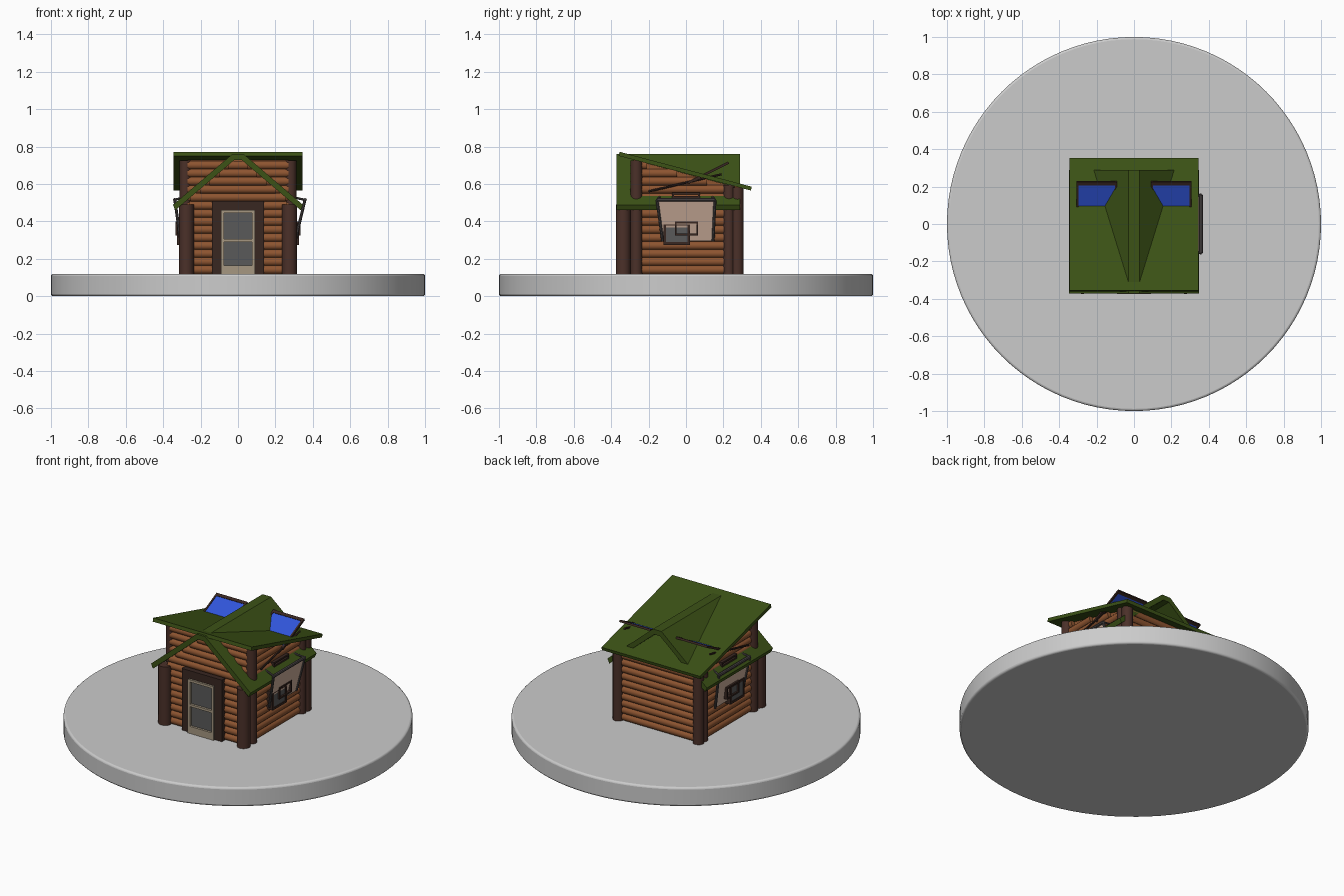
import bpy, bmesh, math
from mathutils import Matrix, Vector

if "Cube" in bpy.data.objects:
    bpy.data.objects.remove(bpy.data.objects["Cube"])


def mat(name, r, g, b):
    m = bpy.data.materials.new(name)
    m.diffuse_color = (r, g, b, 1)
    m.use_nodes = True
    m.node_tree.nodes["Principled BSDF"].inputs["Base Color"].default_value = m.diffuse_color
    return m


LOG = mat("log", 0.27, 0.09, 0.03)
POST = mat("post", 0.07, 0.03, 0.022)
FRAME = mat("dark_frame", 0.04, 0.02, 0.015)
GREEN = mat("roof_green", 0.045, 0.085, 0.008)
BLUE = mat("panel_blue", 0.03, 0.09, 0.7)
CREAM = mat("cream", 0.6, 0.42, 0.32)
TAN = mat("door_tan", 0.38, 0.31, 0.22)
GLASS = mat("glass", 0.1, 0.1, 0.1)
STEEL = mat("steel", 0.08, 0.07, 0.07)


def finish(bm, name, material, smooth=False):
    bmesh.ops.recalc_face_normals(bm, faces=bm.faces)
    me = bpy.data.meshes.new(name)
    bm.to_mesh(me)
    bm.free()
    ob = bpy.data.objects.new(name, me)
    bpy.context.collection.objects.link(ob)
    if material:
        me.materials.append(material)
    if smooth:
        bpy.ops.object.select_all(action='DESELECT')
        ob.select_set(True)
        bpy.context.view_layer.objects.active = ob
        bpy.ops.object.shade_smooth_by_angle(angle=math.radians(40))
    return ob


def boxes(name, material, items, matrix=Matrix()):
    """Axis boxes given as (x0, x1, y0, y1, z0, z1), joined in one object."""
    bm = bmesh.new()
    for x0, x1, y0, y1, z0, z1 in items:
        m = Matrix.Translation(((x0 + x1) / 2, (y0 + y1) / 2, (z0 + z1) / 2)) \
            @ Matrix.Diagonal((x1 - x0, y1 - y0, z1 - z0, 1))
        bmesh.ops.create_cube(bm, size=1, matrix=matrix @ m)
    return finish(bm, name, material)


def rods(name, material, items, sides=12):
    """Cylinders given as (start, end, radius)."""
    bm = bmesh.new()
    for a, b, r in items:
        a, b = Vector(a), Vector(b)
        q = (b - a).to_track_quat('Z', 'Y').to_matrix().to_4x4()
        bmesh.ops.create_cone(bm, cap_ends=True, segments=sides, radius1=r, radius2=r,
                              depth=(b - a).length, matrix=Matrix.Translation((a + b) / 2) @ q)
    return finish(bm, name, material, True)


def prism(name, material, pts, axis, lo, hi):
    """Extrude a profile along x (points are y,z) or along y (points are x,z)."""
    bm = bmesh.new()
    vs = [bm.verts.new((lo, p, z) if axis == 'x' else (p, lo, z)) for p, z in pts]
    f = bm.faces.new(vs)
    new = bmesh.ops.extrude_face_region(bm, geom=[f])["geom"]
    d = (hi - lo, 0, 0) if axis == 'x' else (0, hi - lo, 0)
    bmesh.ops.translate(bm, vec=d, verts=[g for g in new if isinstance(g, bmesh.types.BMVert)])
    return finish(bm, name, material)


def shed(y):
    """Underside height of the sloping main roof."""
    return 0.75 - 0.265 * (y + 0.36)


# round base
bm = bmesh.new()
bmesh.ops.create_cone(bm, cap_ends=True, segments=96, radius1=1, radius2=1, depth=0.12,
                      matrix=Matrix.Translation((0, 0, 0.06)))
base = finish(bm, "base_disc", None, True)
bev = base.modifiers.new("bevel", 'BEVEL')
bev.width, bev.segments = 0.012, 3

# solid wall core behind the logs
prism("wall_core", LOG, [(-0.28, 0.12), (0.265, 0.12), (0.265, shed(0.265)), (-0.28, shed(-0.28))],
      'x', -0.27, 0.27)

# stacked logs on all four walls
step, r = 0.043, 0.0235
front, porch, back, sides = [], [], [], []
for i in range(15):
    z = 0.12 + step * (i + 0.5)
    if z < 0.73:
        front.append(((-0.27, -0.275, z), (0.27, -0.275, z), r))
    w = min(0.26, (0.745 - z) / 0.857)
    if w > 0.04:
        porch.append(((-w, -0.315, z), (w, -0.315, z), r))
    if z < shed(0.27):
        back.append(((-0.27, 0.265, z), (0.27, 0.265, z), r))
    y1 = min(0.25, (0.75 - z - 0.01) / 0.265 - 0.36)
    if y1 > -0.24:
        for s in (-1, 1):
            sides.append(((s * 0.27, -0.28, z), (s * 0.27, y1, z), r))
rods("front_logs", LOG, front)
rods("porch_logs", LOG, porch)
rods("back_logs", LOG, back)
rods("side_logs", LOG, sides)

# corner posts, doubled on every corner
posts = []
for s in (-1, 1):
    posts += [((s * 0.275, -0.335, 0.12), (s * 0.275, -0.335, 0.49), 0.04),
              ((s * 0.28, -0.265, 0.12), (s * 0.28, -0.265, 0.725), 0.032),
              ((s * 0.28, 0.23, 0.12), (s * 0.28, 0.23, shed(0.23)), 0.03),
              ((s * 0.28, 0.275, 0.12), (s * 0.28, 0.275, shed(0.275)), 0.033)]
rods("corner_posts", POST, posts)

# sloping main roof
prism("main_roof", GREEN, [(-0.36, 0.75), (-0.355, 0.772), (0.352, 0.585), (0.347, 0.565)],
      'x', -0.345, 0.345)

# gabled roof passing through it
prism("gable_roof", GREEN,
      [(-0.348, 0.488), (-0.03, 0.76), (0.03, 0.76), (0.348, 0.488), (0.335, 0.46),
       (0.02, 0.728), (-0.02, 0.728), (-0.335, 0.46)], 'y', -0.372, 0.288)

# front door
boxes("door_surround", FRAME, [(-0.14, -0.09, -0.362, -0.31, 0.12, 0.51),
                               (0.09, 0.14, -0.362, -0.31, 0.12, 0.51),
                               (-0.09, 0.09, -0.362, -0.31, 0.46, 0.51)])
boxes("door_glass", GLASS, [(-0.08, 0.08, -0.36, -0.32, 0.13, 0.45)])
boxes("door_frame", TAN, [(-0.09, -0.075, -0.374, -0.32, 0.12, 0.46),
                          (0.075, 0.09, -0.374, -0.32, 0.12, 0.46),
                          (-0.075, 0.075, -0.374, -0.32, 0.445, 0.46),
                          (-0.075, 0.075, -0.374, -0.32, 0.29, 0.305),
                          (-0.075, 0.075, -0.374, -0.32, 0.12, 0.165)])


def window_ring(x0, x1, y0, y1, z0, z1, t):
    return [(x0, x1, y0, y0 + t, z0, z1), (x0, x1, y1 - t, y1, z0, z1),
            (x0, x1, y0 + t, y1 - t, z0, z0 + t), (x0, x1, y0 + t, y1 - t, z1 - t, z1)]


# side windows with an outward-leaning awning sheet
for s, label, top in ((1, "right", 0.358), (-1, "left", 0.338)):
    def side(items):
        return [(min(s * a, s * b), max(s * a, s * b), *c) for a, b, *c in items]
    boxes(label + "_window_frame", FRAME,
          side(window_ring(0.28, 0.327, -0.12, 0.022, 0.275, 0.392, 0.014)
               + window_ring(0.28, 0.334, -0.06, 0.065, 0.325, 0.4, 0.01)
               + window_ring(0.275, 0.305, -0.075, 0.075, 0.525, 0.555, 0.01)))
    boxes(label + "_window_glass", GLASS, side([(0.28, 0.323, -0.11, 0.01, 0.285, 0.382)]))
    bm = bmesh.new()
    sheet = [(0.306, -0.125, 0.295), (0.306, 0.145, 0.295), (top, 0.155, 0.515), (top, -0.155, 0.515)]
    a = [bm.verts.new((s * x, y, z)) for x, y, z in sheet]
    b = [bm.verts.new((s * (x - 0.008), y, z)) for x, y, z in sheet]
    bm.faces.new(a)
    bm.faces.new(b[::-1])
    for i in range(4):
        j = (i + 1) % 4
        bm.faces.new((a[i], b[i], b[j], a[j]))
    finish(bm, label + "_awning_sheet", CREAM)
    p = [(s * x, y, z) for x, y, z in sheet]
    rods(label + "_awning_rods", STEEL,
         [(p[1], p[2], 0.008), (p[2], p[3], 0.01), (p[3], p[0], 0.008),
          (p[2], (s * 0.29, 0.14, 0.53), 0.006), (p[3], (s * 0.29, -0.14, 0.53), 0.006)], 8)

# tilted roof panels with frames and long support rails
tilt = Matrix.Translation((0, 0.12, 0.66)) @ Matrix.Rotation(math.atan(0.5), 4, 'X')
for s, label in ((1, "right"), (-1, "left")):
    x0, x1 = sorted((s * 0.09, s * 0.307))
    boxes(label + "_roof_panel", BLUE, [(x0 + 0.01, x1 - 0.01, -0.11, 0.105, -0.003, 0.004)], tilt)
    boxes(label + "_roof_panel_frame", FRAME,
          [(x0, x0 + 0.011, -0.12, 0.12, -0.006, 0.007), (x1 - 0.011, x1, -0.12, 0.12, -0.006, 0.007),
           (x0, x1, 0.1, 0.12, -0.006, 0.007), (x0, x1, -0.12, -0.105, -0.006, 0.007)], tilt)
    rods(label + "_panel_rail", FRAME, [((s * 0.3, -0.2, 0.56), (s * 0.3, 0.19, 0.652), 0.006)], 8)
